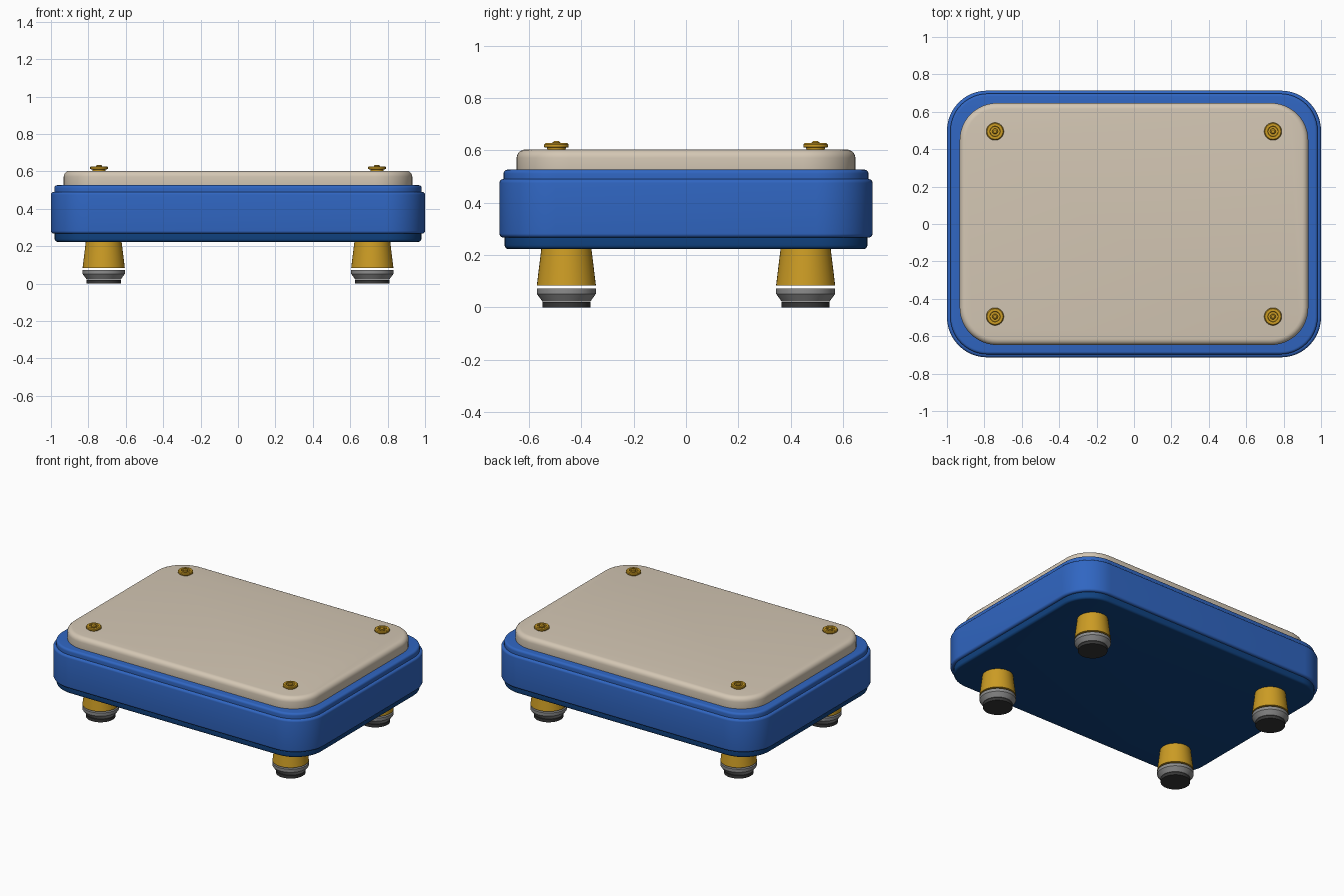
import bpy, bmesh, math

cube = bpy.data.objects.get("Cube")
if cube:
    bpy.data.objects.remove(cube, do_unlink=True)


def material(name, rgb):
    """Flat colour given as 8-bit sRGB, stored as linear."""
    lin = [((c / 255 + 0.055) / 1.055) ** 2.4 for c in rgb]
    m = bpy.data.materials.new(name)
    m.use_nodes = True
    m.diffuse_color = (*lin, 1)
    m.node_tree.nodes["Principled BSDF"].inputs["Base Color"].default_value = (*lin, 1)
    return m


BLUE = material("blue", (48, 102, 194))
NAVY = material("navy", (16, 66, 128))
CREAM = material("cream", (212, 199, 180))
GOLD = material("gold", (204, 156, 36))
GREY = material("grey", (140, 140, 140))
RUBBER = material("rubber", (54, 54, 54))


def rounded_rect(hx, hy, r, seg=12):
    """Outline of a rounded rectangle, counter-clockwise."""
    pts = []
    for q, (sx, sy) in enumerate([(1, 1), (-1, 1), (-1, -1), (1, -1)]):
        for i in range(seg + 1):
            a = (q + i / seg) * math.pi / 2
            pts.append((sx * (hx - r) + r * math.cos(a), sy * (hy - r) + r * math.sin(a)))
    return pts


def circle(r, n=40):
    return [(r * math.cos(math.tau * i / n), r * math.sin(math.tau * i / n)) for i in range(n)]


def loft(name, rings, mat):
    """Skin a stack of (outline, z) rings and cap both ends."""
    bm = bmesh.new()
    loops = [[bm.verts.new((x, y, z)) for x, y in pts] for pts, z in rings]
    n = len(loops[0])
    for a, b in zip(loops, loops[1:]):
        for i in range(n):
            j = (i + 1) % n
            bm.faces.new((a[i], a[j], b[j], b[i]))
    bm.faces.new(loops[0][::-1])
    bm.faces.new(loops[-1])
    bmesh.ops.recalc_face_normals(bm, faces=bm.faces)
    me = bpy.data.meshes.new(name)
    bm.to_mesh(me)
    bm.free()
    me.materials.append(mat)
    ob = bpy.data.objects.new(name, me)
    bpy.context.collection.objects.link(ob)
    bpy.ops.object.select_all(action="DESELECT")
    ob.select_set(True)
    bpy.context.view_layer.objects.active = ob
    bpy.ops.object.shade_smooth_by_angle(angle=math.radians(35))
    return ob


def slab(name, hx, hy, r, z0, z1, low, high, mat, seg=5):
    """Rounded slab with quarter-round bottom (low) and top (high) edges."""
    prof = []
    for i in range(seg + 1):
        a = i / seg * math.pi / 2
        prof.append((low * (1 - math.sin(a)), z0 + low * (1 - math.cos(a))))
    for i in range(seg + 1):
        a = i / seg * math.pi / 2
        prof.append((high * (1 - math.cos(a)), z1 - high * (1 - math.sin(a))))
    rings = [(rounded_rect(hx - d, hy - d, r - d), z) for d, z in prof]
    return loft(name, rings, mat)


def turned(name, profile, mat):
    """Lathe a (radius, z) profile."""
    return loft(name, [(circle(r), z) for r, z in profile], mat)


def at_corners(ob, x, y):
    """Place the part and three linked copies at the four corners."""
    base = ob.name
    spots = [("front_left", 1, -1), ("front_right", -1, -1), ("back_left", 1, 1), ("back_right", -1, 1)]
    for i, (label, sx, sy) in enumerate(spots):
        o = ob
        if i:
            o = ob.copy()
            bpy.context.collection.objects.link(o)
        o.name = f"{base}_{label}"
        o.location = (sx * x, sy * y, 0)


# Body
slab("bottom_trim", 0.98, 0.693, 0.195, 0.223, 0.285, 0.015, 0.005, NAVY)
slab("body_band", 1.0, 0.713, 0.215, 0.267, 0.49, 0.015, 0.015, BLUE)
slab("upper_lip", 0.982, 0.697, 0.2, 0.47, 0.526, 0.005, 0.015, BLUE)
slab("top_plate", 0.932, 0.647, 0.2, 0.515, 0.603, 0.005, 0.032, CREAM)

# Feet
LEG = (0.718, 0.457)
at_corners(turned("leg_cone", [(0.113, 0.083), (0.095, 0.23)], GOLD), *LEG)
at_corners(turned("foot_collar", [(0.092, 0.023), (0.113, 0.052), (0.113, 0.073)], GREY), *LEG)
at_corners(turned("foot_pad", [(0.092, 0), (0.092, 0.02)], RUBBER), *LEG)

# Screws, each with a recessed socket and a small centre button
SCREW = (0.743, 0.495)
at_corners(turned("screw_head", [(0.034, 0.598), (0.036, 0.61), (0.047, 0.612), (0.047, 0.622),
                                 (0.042, 0.627), (0.028, 0.627), (0.026, 0.618)], GOLD), *SCREW)
at_corners(turned("screw_button", [(0.015, 0.615), (0.015, 0.63), (0.009, 0.635)], GOLD), *SCREW)
